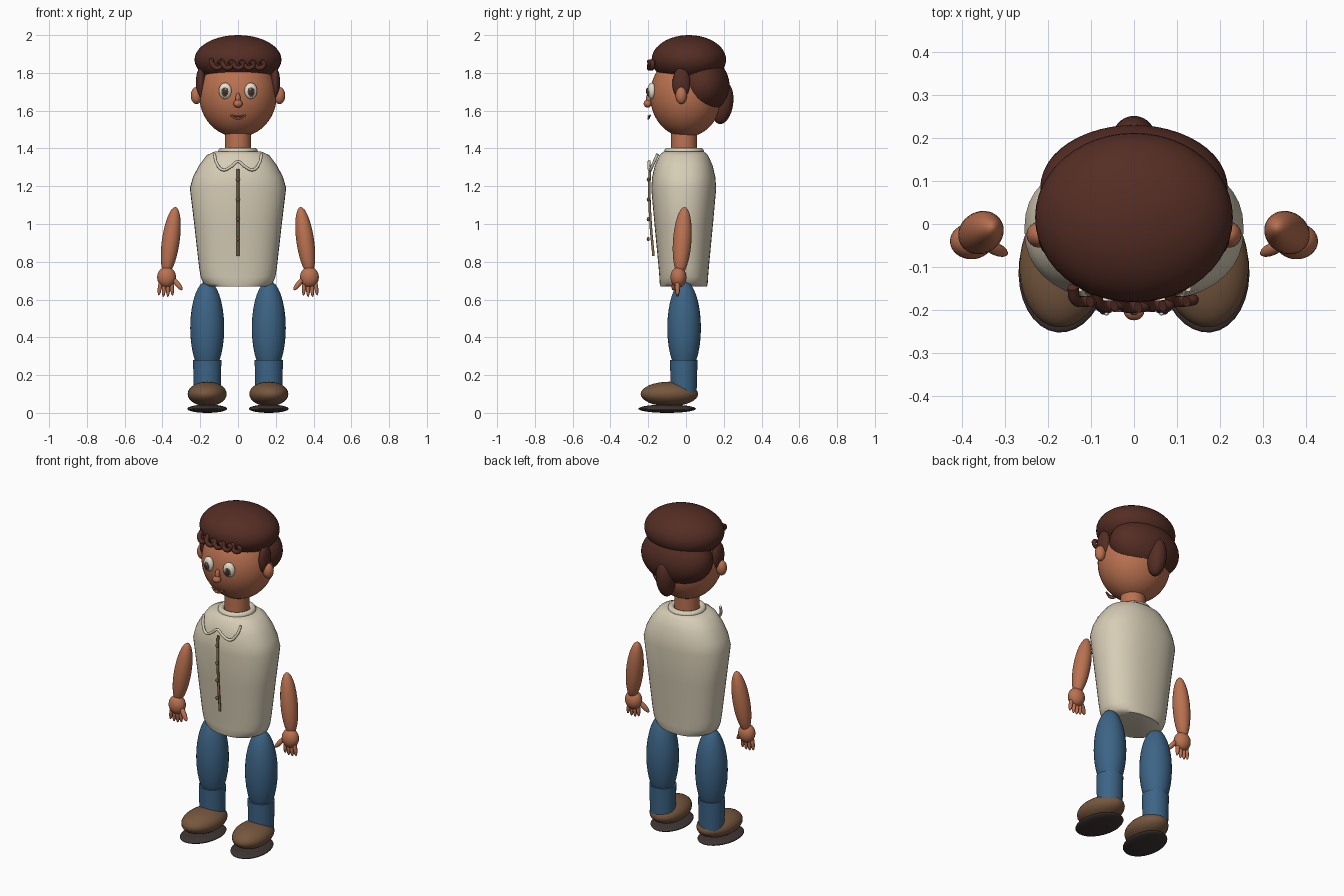
import bpy, bmesh, math

cube = bpy.data.objects.get("Cube")
if cube:
    bpy.data.objects.remove(cube, do_unlink=True)


def material(name, r, g, b):
    lin = [(c / 255 / 12.92 if c < 11 else ((c / 255 + 0.055) / 1.055) ** 2.4) for c in (r, g, b)]
    m = bpy.data.materials.new(name)
    m.use_nodes = True
    m.diffuse_color = (*lin, 1)
    m.node_tree.nodes["Principled BSDF"].inputs["Base Color"].default_value = (*lin, 1)
    return m


skin = material("skin", 186, 113, 80)
hair = material("dark brown hair", 84, 45, 36)
cream = material("cream cloth", 215, 205, 182)
denim = material("blue denim", 60, 100, 134)
leather = material("brown leather", 118, 87, 62)
rubber = material("dark rubber", 62, 53, 51)
white = material("eye white", 228, 222, 205)
brown = material("iris brown", 88, 66, 54)
brass = material("tan placket", 140, 115, 68)
lip = material("lip", 160, 84, 62)


def finish(obj, name, mat, angle=60):
    obj.name = name
    obj.data.materials.clear()
    obj.data.materials.append(mat)
    bpy.ops.object.select_all(action="DESELECT")
    obj.select_set(True)
    bpy.context.view_layer.objects.active = obj
    bpy.ops.object.shade_smooth_by_angle(angle=math.radians(angle))
    return obj


def ball(name, loc, radii, mat, rot=(0, 0, 0), seg=32):
    bpy.ops.mesh.primitive_uv_sphere_add(segments=seg, ring_count=seg // 2, location=loc,
                                         rotation=[math.radians(a) for a in rot])
    obj = bpy.context.object
    obj.scale = radii
    return finish(obj, name, mat)


def pair(name, loc, radii, mat, rot=(0, 0, 0), seg=32):
    for label, s in (("left", 1), ("right", -1)):
        ball(f"{label}_{name}", (s * loc[0], loc[1], loc[2]), radii, mat,
             (rot[0], s * rot[1], s * rot[2]), seg)


def tube(name, points, radius, mat):
    data = bpy.data.curves.new(name, "CURVE")
    data.dimensions = "3D"
    data.bevel_depth = radius
    data.bevel_resolution = 3
    data.resolution_u = 8
    data.use_fill_caps = True
    spline = data.splines.new("BEZIER")
    spline.bezier_points.add(len(points) - 1)
    for bp, p in zip(spline.bezier_points, points):
        bp.co = p
        bp.handle_left_type = bp.handle_right_type = "AUTO"
    obj = bpy.data.objects.new(name, data)
    bpy.context.collection.objects.link(obj)
    bpy.ops.object.select_all(action="DESELECT")
    obj.select_set(True)
    bpy.context.view_layer.objects.active = obj
    bpy.ops.object.convert(target="MESH")
    return finish(bpy.context.object, name, mat)


def loft(name, rings, power, mat, cx=0, cy=0, seg=40):
    """Stack of superelliptic rings given as (z, x radius, y radius)."""
    bm = bmesh.new()
    loops = []
    for z, rx, ry in rings:
        loop = []
        for i in range(seg):
            a = 2 * math.pi * i / seg
            c, s = math.cos(a), math.sin(a)
            loop.append(bm.verts.new((cx + rx * math.copysign(abs(c) ** (2 / power), c),
                                      cy + ry * math.copysign(abs(s) ** (2 / power), s), z)))
        loops.append(loop)
    for lo, hi in zip(loops, loops[1:]):
        for i in range(seg):
            j = (i + 1) % seg
            bm.faces.new((lo[i], lo[j], hi[j], hi[i]))
    bm.faces.new(loops[0][::-1])
    bm.faces.new(loops[-1])
    mesh = bpy.data.meshes.new(name)
    bm.to_mesh(mesh)
    bm.free()
    obj = bpy.data.objects.new(name, mesh)
    bpy.context.collection.objects.link(obj)
    return finish(obj, name, mat, 45)


# Head and face
ball("head", (0, 0, 1.68), (0.205, 0.19, 0.22), skin, seg=48)
pair("ear", (0.22, -0.025, 1.68), (0.03, 0.03, 0.045), skin)
pair("eye", (0.068, -0.182, 1.705), (0.034, 0.022, 0.043), white, (0, 0, 12))
pair("iris", (0.07, -0.199, 1.7), (0.019, 0.009, 0.025), brown, (0, 0, 12), 20)
pair("pupil", (0.07, -0.205, 1.7), (0.01, 0.006, 0.014), rubber, (0, 0, 12), 16)
pair("eye_glint", (0.064, -0.209, 1.712), (0.005, 0.004, 0.006), white, seg=12)
ball("nose_bridge", (0, -0.194, 1.66), (0.014, 0.018, 0.035), skin)
ball("nose_tip", (0, -0.203, 1.637), (0.024, 0.021, 0.021), skin)
tube("upper_lip", [(-0.038, -0.19, 1.573), (0, -0.2, 1.571), (0.038, -0.19, 1.573)], 0.004, lip)
tube("lower_lip", [(-0.04, -0.19, 1.575), (0, -0.2, 1.557), (0.04, -0.19, 1.575)], 0.005, lip)

# Hair
ball("hair_cap", (0, 0.015, 1.87), (0.23, 0.197, 0.13), hair, seg=48)
ball("hair_back", (0, 0.085, 1.735), (0.218, 0.145, 0.155), hair, (12, 0, 0), 48)
ball("hair_bun", (0, 0.193, 1.64), (0.053, 0.057, 0.112), hair, (-8, 0, 0))
pair("sideburn", (0.197, -0.025, 1.745), (0.026, 0.047, 0.085), hair)
for i in range(5):
    x = (i - 2) * 0.056
    y = -0.19 + 1.1 * x * x
    tube(f"fringe_curl_{i + 1}", [(x - 0.03, y + 0.03, 1.868), (x - 0.024, y, 1.845),
                                  (x, y - 0.004, 1.825), (x + 0.026, y, 1.845),
                                  (x + 0.01, y - 0.004, 1.862)], 0.013, hair)

# Neck and shirt
loft("neck", [(1.35, 0.07, 0.07), (1.5, 0.068, 0.068)], 2, skin, cy=-0.01)
loft("shirt_body", [(0.67, 0.155, 0.123), (0.685, 0.183, 0.127), (0.72, 0.198, 0.129),
                    (0.77, 0.206, 0.133), (1.0, 0.232, 0.155), (1.19, 0.255, 0.172),
                    (1.25, 0.238, 0.167), (1.31, 0.206, 0.153), (1.365, 0.165, 0.128),
                    (1.385, 0.12, 0.105)], 2.3, cream, cy=-0.012)
bpy.ops.mesh.primitive_torus_add(location=(0, -0.01, 1.385), major_radius=0.087,
                                 minor_radius=0.018, major_segments=40, minor_segments=12)
finish(bpy.context.object, "neck_band", cream)
tube("collar_edge", [(-0.125, -0.15, 1.37), (-0.112, -0.173, 1.32), (-0.08, -0.19, 1.287),
                     (-0.035, -0.197, 1.305), (0, -0.195, 1.33), (0.035, -0.197, 1.305),
                     (0.08, -0.19, 1.287), (0.112, -0.173, 1.32), (0.125, -0.15, 1.37)],
     0.008, cream)
tube("placket", [(0, -0.19, 1.29), (0, -0.194, 1.2), (0, -0.187, 1.0), (0, -0.172, 0.83)],
     0.007, brass)
for i in range(4):
    ball(f"button_{i + 1}", (0, -0.2, 1.235 - 0.105 * i), (0.011, 0.008, 0.011), leather, seg=16)

# Arms and hands
pair("arm", (0.356, -0.02, 0.91), (0.047, 0.049, 0.182), skin, (-4, -8, 0))
pair("palm", (0.378, -0.04, 0.718), (0.05, 0.042, 0.055), skin)
for i in range(4):
    pair(f"finger_{i + 1}", (0.35 + 0.021 * i, -0.045, 0.662 if i in (1, 2) else 0.669),
         (0.011, 0.013, 0.048), skin, (0, 4 - 4 * i, 0), 16)
pair("thumb", (0.322, -0.058, 0.684), (0.014, 0.015, 0.045), skin, (-15, 38, 0), 16)

# Legs and shoes
pair("thigh", (0.163, -0.01, 0.45), (0.09, 0.089, 0.25), denim)
for label, s in (("left", 1), ("right", -1)):
    loft(f"{label}_trouser_cuff", [(0.1, 0.071, 0.068), (0.28, 0.075, 0.073)], 2, denim,
         s * 0.163, -0.012)
pair("shoe", (0.163, -0.088, 0.1), (0.103, 0.153, 0.065), leather, (0, 0, 6))
pair("shoe_sole", (0.163, -0.1, 0.022), (0.105, 0.153, 0.022), rubber, (0, 0, 6))
